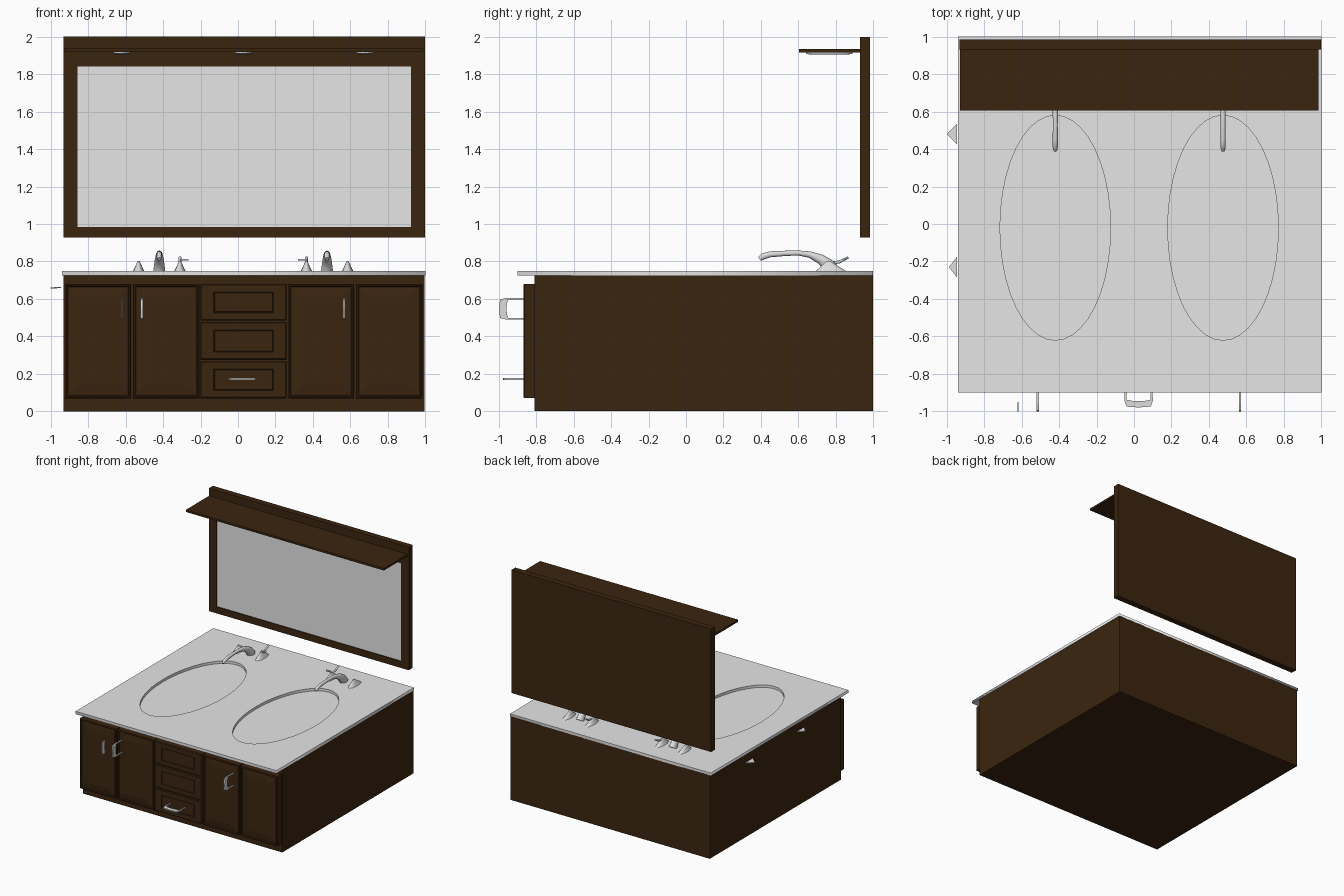
import bpy, bmesh, math
from mathutils import Vector

if "Cube" in bpy.data.objects:
    bpy.data.objects.remove(bpy.data.objects["Cube"])


def material(name, rgb):
    m = bpy.data.materials.new(name)
    m.diffuse_color = (*rgb, 1)
    m.use_nodes = True
    m.node_tree.nodes["Principled BSDF"].inputs["Base Color"].default_value = m.diffuse_color
    return m


WOOD = material("dark_wood", (0.044, 0.0185, 0.0052))
STONE = material("pale_stone", (0.79, 0.79, 0.79))
GLASS = material("mirror_grey", (0.79, 0.79, 0.79))
METAL = material("silver_metal", (0.72, 0.72, 0.72))


def finish(name, bm, mat, smooth=None):
    bmesh.ops.recalc_face_normals(bm, faces=bm.faces)
    me = bpy.data.meshes.new(name)
    bm.to_mesh(me)
    bm.free()
    ob = bpy.data.objects.new(name, me)
    bpy.context.collection.objects.link(ob)
    me.materials.append(mat)
    if smooth:
        bpy.ops.object.select_all(action='DESELECT')
        ob.select_set(True)
        bpy.context.view_layer.objects.active = ob
        bpy.ops.object.shade_smooth_by_angle(angle=math.radians(smooth))
    return ob


def loft(name, rings, mat, caps=(True, True), smooth=None):
    """Skin a list of closed rings with equal point counts."""
    bm = bmesh.new()
    vs = [[bm.verts.new(p) for p in r] for r in rings]
    n = len(rings[0])
    for a, b in zip(vs, vs[1:]):
        for i in range(n):
            bm.faces.new((a[i], a[(i + 1) % n], b[(i + 1) % n], b[i]))
    if caps[0]:
        bm.faces.new(vs[0])
    if caps[1]:
        bm.faces.new(vs[-1])
    return finish(name, bm, mat, smooth)


def rect(x0, x1, z0, z1, y):
    return [(x0, y, z0), (x1, y, z0), (x1, y, z1), (x0, y, z1)]


def box(name, x0, x1, y0, y1, z0, z1, mat):
    return loft(name, [rect(x0, x1, z0, z1, y1), rect(x0, x1, z0, z1, y0)], mat)


def panel(name, x0, x1, z0, z1, steps):
    """Cabinet front built from (inset x, inset z, y) steps."""
    loft(name, [rect(x0 + a, x1 - a, z0 + b, z1 - b, y) for a, b, y in steps], WOOD)


def ellipse(cx, cy, rx, ry, z, n=40):
    return [(cx + rx * math.cos(2 * math.pi * i / n),
             cy + ry * math.sin(2 * math.pi * i / n), z) for i in range(n)]


# Cabinet carcass, open at the top so the bowls hang inside
loft("cabinet_body", [[(-.93, -.81, z), (.995, -.81, z), (.995, 1, z), (-.93, 1, z)]
                      for z in (0, .728)], WOOD, caps=(True, False))

# Doors with raised panels
for i, (x0, x1) in enumerate([(-.922, -.57), (-.56, -.205), (.268, .62), (.63, .985)]):
    panel(f"door_{i + 1}", x0, x1, .07, .68,
          [(0, 0, -.808), (0, 0, -.864), (.006, .006, -.87), (.012, .012, -.87),
           (.016, .016, -.86), (.07, .07, -.868)])

# Drawers with a grooved centre panel
for i, (z0, z1) in enumerate([(.07, .268), (.275, .477), (.484, .68)]):
    panel(f"drawer_{i + 1}", -.2, .26, z0, z1,
          [(0, 0, -.808), (0, 0, -.864), (.006, .006, -.87), (.07, .042, -.87),
           (.073, .045, -.863), (.076, .048, -.868)])

# Countertop with two oval cut-outs
SINKS = (-.42, .475)
cu = bpy.data.curves.new("counter_outline", 'CURVE')
cu.dimensions = '2D'
cu.fill_mode = 'BOTH'
cu.extrude = .0125
outline = [(-.938, -.9, 0), (1, -.9, 0), (1, 1, 0), (-.938, 1, 0)]
for pts in [outline] + [ellipse(x, -.02, .295, .6, 0) for x in SINKS]:
    s = cu.splines.new('POLY')
    s.points.add(len(pts) - 1)
    for p, c in zip(s.points, pts):
        p.co = (*c, 1)
    s.use_cyclic_u = True
tmp = bpy.data.objects.new("counter_helper", cu)
bpy.context.collection.objects.link(tmp)
bpy.context.view_layer.update()
bm = bmesh.new()
bm.from_mesh(tmp.evaluated_get(bpy.context.evaluated_depsgraph_get()).to_mesh())
bpy.data.objects.remove(tmp)
bmesh.ops.remove_doubles(bm, verts=bm.verts, dist=1e-5)
bmesh.ops.translate(bm, verts=bm.verts, vec=(0, 0, .7375))
finish("countertop", bm, STONE)


# Tube through (y, z, half width, half thickness) stations
def spout(name, x, stations, n=12):
    rings = []
    for i, (y, z, w, t) in enumerate(stations):
        a, b = stations[max(i - 1, 0)], stations[min(i + 1, len(stations) - 1)]
        d = Vector((b[0] - a[0], b[1] - a[1])).normalized()
        rings.append([(x + w * math.cos(k * 2 * math.pi / n),
                       y - d.y * t * math.sin(k * 2 * math.pi / n),
                       z + d.x * t * math.sin(k * 2 * math.pi / n)) for k in range(n)])
    loft(name, rings, METAL, smooth=50)


for side, x in zip(("left", "right"), SINKS):
    # Bowl
    rings = []
    for k in range(13):
        a = math.radians(88 * k / 12)
        f = math.cos(a) ** .9
        rings.append(ellipse(x, -.02, .297 * f, .602 * f, .728 - .125 * math.sin(a)))
    loft(f"{side}_bowl", rings, STONE, smooth=50)
    loft(f"{side}_drain", [ellipse(x, -.02, .03, .06, z, 16) for z in (.603, .608)], METAL)
    # Faucet spout
    spout(f"{side}_spout", x, [(.393, .812, .010, .012), (.41, .826, .014, .017),
                               (.45, .838, .014, .016), (.53, .843, .013, .014),
                               (.60, .845, .014, .013), (.66, .837, .018, .017),
                               (.72, .812, .024, .026), (.76, .78, .028, .035),
                               (.78, .748, .032, .042)])
    # Tap handles: tapered cones, the inner one with a lever
    for tag, dx in (("left", -.11), ("right", .11)):
        cone = [(.03, .082, .775, .749), (.022, .06, .77, .765),
                (.012, .03, .765, .787), (.005, .01, .762, .803)]
        loft(f"{side}_{tag}_tap", [ellipse(x + dx, cy, rx, ry, z, 14)
                                   for rx, ry, cy, z in cone], METAL, smooth=50)
    inner = x + (.11 if x < 0 else -.11)
    spout(f"{side}_tap_lever", inner, [(.765, .79, .006, .008), (.82, .797, .008, .008),
                                       (.868, .822, .008, .006)], 8)
    sgn = 1 if x < 0 else -1
    x0, x1 = sorted((inner, inner + sgn * .045))
    box(f"{side}_tap_crossbar", x0, x1, .755, .77, .804, .813, METAL)

# Pull handles: flat bowed profile (along, outward) given a thickness
PULL = [(-.057, 0), (-.058, .09), (-.05, .125), (0, .131), (.05, .125), (.058, .09), (.057, 0),
        (.05, 0), (.049, .082), (.03, .088), (0, .091), (-.03, .088), (-.049, .082), (-.05, 0)]


def pull(name, x, z, upright=True, su=1.0, sv=1.0, t=.006, pts=PULL):
    rings = []
    for s in (-t, t):
        rings.append([(x + s, -.869 - v * sv, z + u * su) if upright else
                      (x + u * su, -.869 - v * sv, z + s) for u, v in pts])
    loft(name, rings, METAL)


pull("door_pull_centre_left", -.513, .547)
pull("door_pull_right", .565, .547)
pull("drawer_pull", .025, .172, False, 1.3, .84, .005)
pull("door_pull_far_left", -.618, .547, t=.003, pts=PULL[1:6] + PULL[8:13])

# Small side tabs on the left end
for i, y in enumerate((.48, -.23)):
    loft(f"side_tab_{i + 1}", [[(-1 + .012 * i, y, z), (-.945, y - .055, z + .004),
                                (-.945, y + .055, z + .004)] for z in (.655, .661)], METAL)

# Mirror frame, glass and canopy
loft("mirror_frame", [rect(-.932, .998, .927, 2, .985), rect(-.932, .998, .927, 2, .93),
                      rect(-.857, .922, .985, 1.84, .93),
                      rect(-.857, .922, .985, 1.84, .945)], WOOD)
box("mirror_glass", -.857, .922, .937, .944, .985, 1.84, GLASS)
box("canopy_shelf", -.928, .985, .605, .935, 1.918, 1.936, WOOD)

# Flat oval lamps under the canopy
for i, x in enumerate((-.62, .028, .678)):
    loft(f"canopy_lamp_{i + 1}", [ellipse(x, .765, r, r * 2.7, z, 24)
                                  for r, z in ((.046, 1.92), (.046, 1.91), (.036, 1.905))], METAL)
